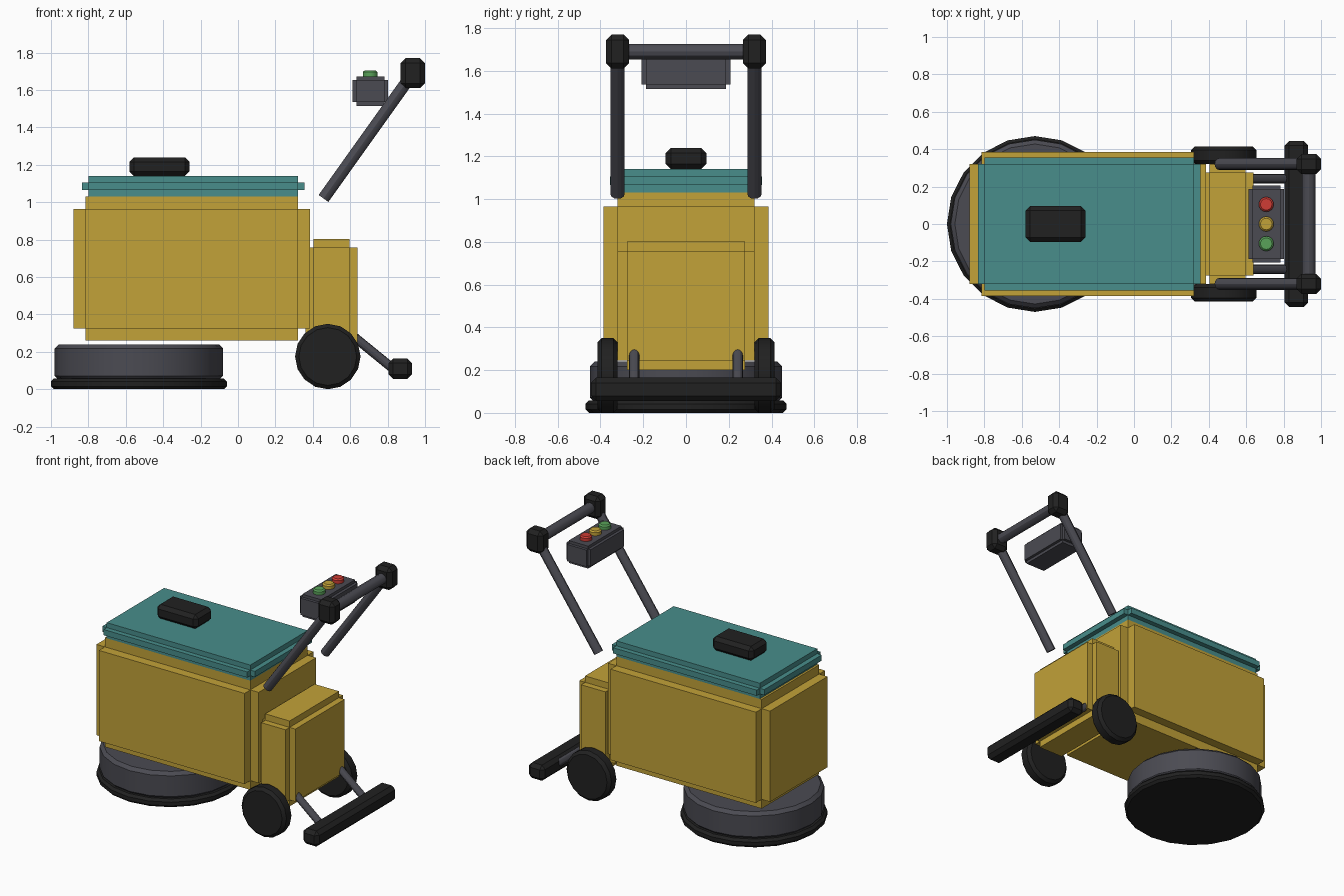
import bpy, bmesh, math
from mathutils import Vector, Matrix

if "Cube" in bpy.data.objects:
    bpy.data.objects.remove(bpy.data.objects["Cube"], do_unlink=True)


def material(name, r, g, b):
    m = bpy.data.materials.new(name)
    m.use_nodes = True
    m.diffuse_color = (r, g, b, 1)
    m.node_tree.nodes["Principled BSDF"].inputs["Base Color"].default_value = (r, g, b, 1)
    return m


YELLOW = material("warm yellow", 0.54, 0.36, 0.04)
TEAL = material("teal", 0.065, 0.27, 0.26)
GREY = material("dark grey", 0.07, 0.07, 0.085)
BLACK = material("rubber black", 0.015, 0.015, 0.015)
RED = material("button red", 0.62, 0.045, 0.035)
GREEN = material("button green", 0.1, 0.36, 0.1)


def finish(bm, name, mat, bevel=0.0, segments=1, smooth=False):
    """Turn a bmesh into an object, with optional bevelled sharp edges."""
    if bevel:
        sharp = [e for e in bm.edges if e.calc_face_angle(0) > math.radians(40)]
        bmesh.ops.bevel(bm, geom=sharp, offset=bevel, segments=segments,
                        affect='EDGES', profile=0.5)
    mesh = bpy.data.meshes.new(name)
    bm.to_mesh(mesh)
    bm.free()
    mesh.materials.append(mat)
    obj = bpy.data.objects.new(name, mesh)
    bpy.context.collection.objects.link(obj)
    if smooth:
        bpy.ops.object.select_all(action='DESELECT')
        obj.select_set(True)
        bpy.context.view_layer.objects.active = obj
        bpy.ops.object.shade_smooth_by_angle(angle=math.radians(30))
    return obj


def add_box(bm, lo, hi):
    lo, hi = Vector(lo), Vector(hi)
    scale = Matrix.Diagonal((*(hi - lo), 1))
    bmesh.ops.create_cube(bm, size=1, matrix=Matrix.Translation((lo + hi) / 2) @ scale)


def box(name, lo, hi, mat, bevel=0.0):
    bm = bmesh.new()
    add_box(bm, lo, hi)
    return finish(bm, name, mat, bevel)


def stepped_box(name, lo, hi, step, mat):
    """Box whose edges are all notched: three crossing boxes, one per axis."""
    bm = bmesh.new()
    for axis in range(3):
        inset = Vector((step, step, step))
        inset[axis] = 0
        add_box(bm, Vector(lo) + inset, Vector(hi) - inset)
    return finish(bm, name, mat)


def rod(name, start, end, radius, mat, sides=12, bevel=0.0, segments=1, turn=0.0):
    start, end = Vector(start), Vector(end)
    axis = end - start
    place = (Matrix.Translation((start + end) / 2)
             @ axis.to_track_quat('Z', 'Y').to_matrix().to_4x4()
             @ Matrix.Rotation(turn, 4, 'Z'))
    bm = bmesh.new()
    bmesh.ops.create_cone(bm, cap_ends=True, segments=sides, radius1=radius,
                          radius2=radius, depth=axis.length, matrix=place)
    return finish(bm, name, mat, bevel, segments, smooth=True)


# Body, rear housing and lid
stepped_box("body", (-0.88, -0.385, 0.26), (0.385, 0.385, 1.03), 0.065, YELLOW)
stepped_box("rear_housing", (0.36, -0.32, 0.2), (0.64, 0.32, 0.802), 0.045, YELLOW)
stepped_box("lid", (-0.835, -0.355, 1.03), (0.355, 0.355, 1.14), 0.035, TEAL)
box("lid_grip", (-0.58, -0.095, 1.14), (-0.26, 0.095, 1.24), BLACK, 0.024)

# Round scrub deck
rod("deck_skirt", (-0.53, 0, 0), (-0.53, 0, 0.058), 0.47, BLACK, 20, 0.016)
rod("deck_housing", (-0.53, 0, 0.05), (-0.53, 0, 0.24), 0.45, GREY, 20, 0.022)

# Paired parts: wheels, squeegee arms, handle tubes and corner joints
for side, s in (("left", 1), ("right", -1)):
    rod(f"wheel_{side}", (0.48, s * 0.32, 0.175), (0.48, s * 0.415, 0.175),
        0.175, BLACK, 16, 0.02)
    rod(f"squeegee_arm_{side}", (0.59, s * 0.242, 0.305), (0.86, s * 0.242, 0.085),
        0.025, GREY)
    rod(f"handle_tube_{side}", (0.457, s * 0.32, 1.02), (0.935, s * 0.32, 1.69),
        0.032, GREY)
    box(f"handle_joint_{side}", (0.87, s * 0.32 - 0.054, 1.61),
        (1.0, s * 0.32 + 0.054, 1.77), BLACK, 0.026)

# Squeegee and handle crossbar
box("squeegee", (0.805, -0.445, 0.055), (0.93, 0.445, 0.165), BLACK, 0.025)
rod("handle_crossbar", (0.935, -0.32, 1.69), (0.935, 0.32, 1.69), 0.036, GREY)

# Control panel with three buttons
stepped_box("control_panel", (0.613, -0.207, 1.515), (0.803, 0.207, 1.673), 0.02, GREY)
for name, y, mat in (("red", 0.105, RED), ("yellow", 0, YELLOW), ("green", -0.105, GREEN)):
    rod(f"button_{name}", (0.707, y, 1.66), (0.707, y, 1.704), 0.04, mat, 16, 0.009)
